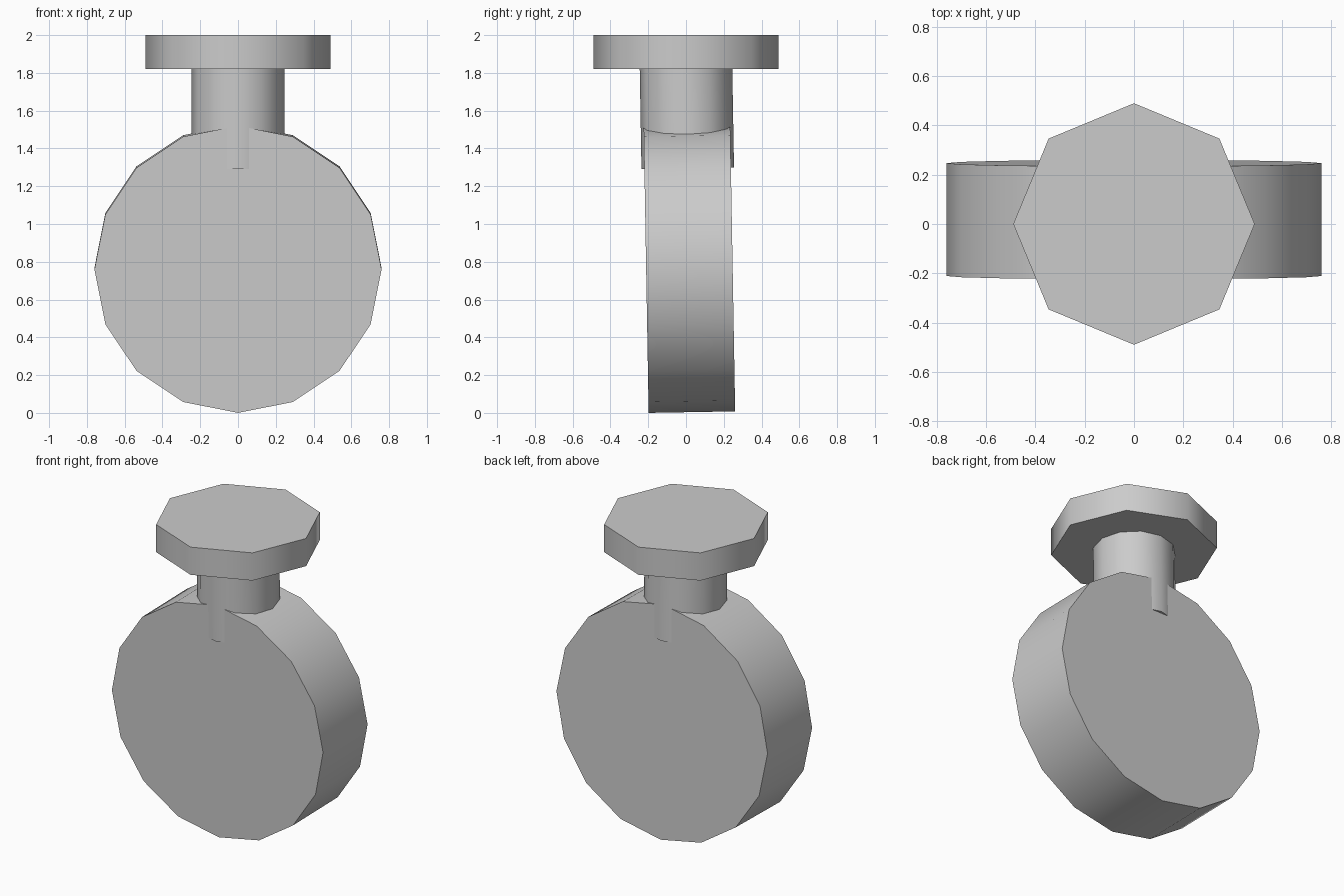
import bpy
from math import radians

cube = bpy.data.objects.get("Cube")
if cube:
    bpy.data.objects.remove(cube)

# One plain grey for the whole bottle
grey = bpy.data.materials.new("light_grey")
grey.use_nodes = True
grey.diffuse_color = (0.6, 0.6, 0.6, 1)
grey.node_tree.nodes["Principled BSDF"].inputs["Base Color"].default_value = (0.6, 0.6, 0.6, 1)

LEAN = radians(1)  # the body and neck lean slightly forward


def cylinder(name, sides, radius, depth, location, tilt=0.0):
    """Low-poly cylinder with a corner on +x and softly shaded sides."""
    bpy.ops.mesh.primitive_cylinder_add(
        vertices=sides, radius=radius, depth=depth,
        location=location, rotation=(tilt, 0, 0))
    obj = bpy.context.object
    obj.name = name
    obj.data.materials.append(grey)
    bpy.ops.object.shade_smooth_by_angle(angle=radians(50))
    return obj


# Round flat body standing on its rim
cylinder("bottle_body", 16, 0.76, 0.458, (0, 0.018, 0.764), radians(90) + LEAN)

# Neck sunk into the top of the body
cylinder("bottle_neck", 12, 0.245, 0.54, (0, 0.0045, 1.565), LEAN)

# Wide octagonal stopper
cylinder("bottle_stopper", 8, 0.49, 0.18, (0, 0, 1.91))
